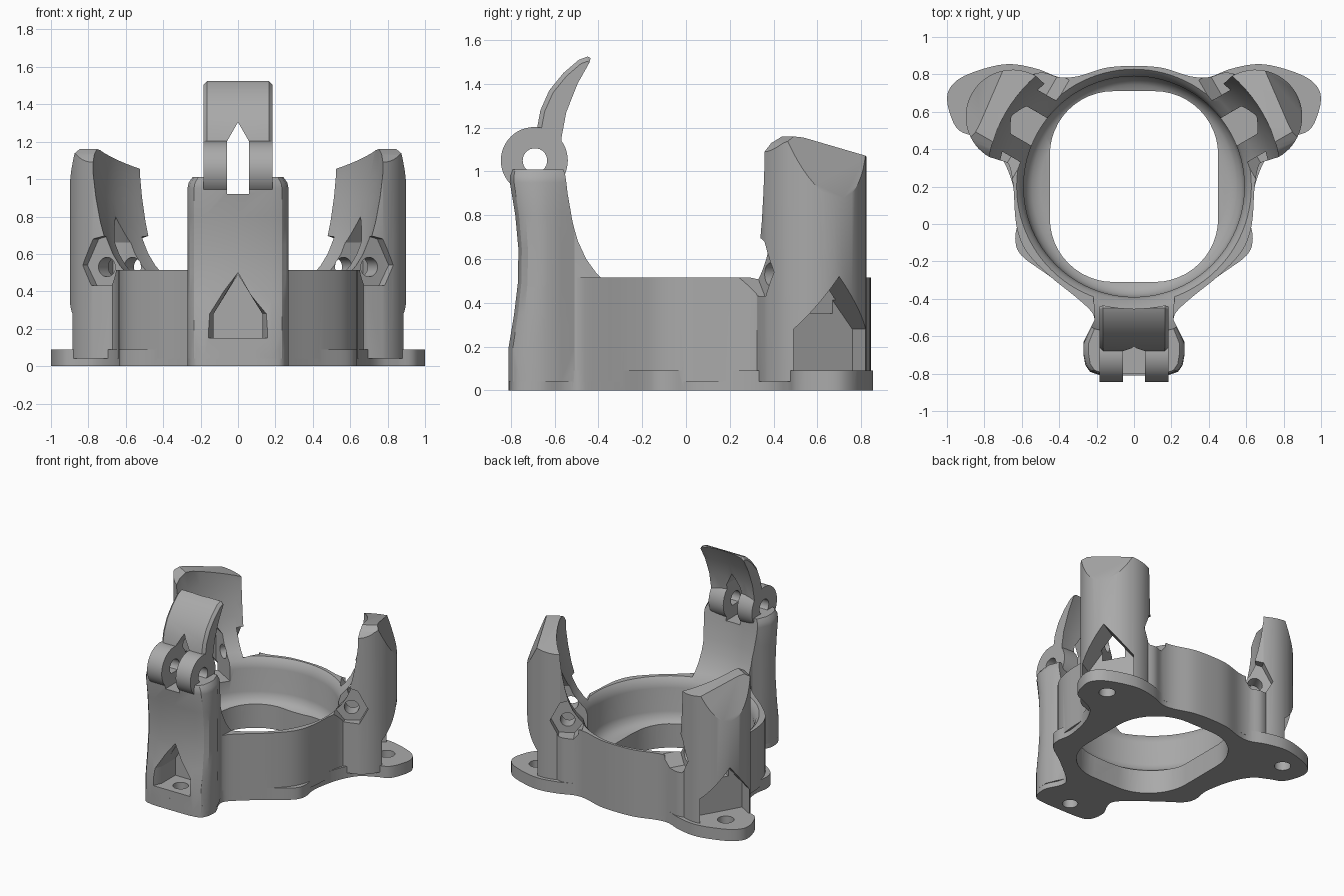
import bpy, bmesh
from math import sin, cos, pi, radians
from mathutils import Matrix, Vector

default = bpy.data.objects.get("Cube")
if default:
    bpy.data.objects.remove(default, do_unlink=True)

grey = bpy.data.materials.new("plain_grey")
grey.use_nodes = True
colour = (0.4, 0.4, 0.4, 1)
grey.diffuse_color = colour
grey.node_tree.nodes["Principled BSDF"].inputs["Base Color"].default_value = colour

# Frames: world, bore centre with the front arm along -y, and the two rear arms
WORLD = Matrix.Identity(4)
FRONT = Matrix.Translation((0, 0.2, 0))
LEFT = FRONT @ Matrix.Rotation(radians(120), 4, "Z")
RIGHT = Matrix.Scale(-1, 4, (1, 0, 0)) @ LEFT


def loft(name, rings, frame=WORLD):
    """Closed solid through rings with equal point counts."""
    bm = bmesh.new()
    rows = [[bm.verts.new(frame @ Vector(p)) for p in ring] for ring in rings]
    n = len(rows[0])
    for low, high in zip(rows, rows[1:]):
        for i in range(n):
            j = (i + 1) % n
            bm.faces.new((low[i], low[j], high[j], high[i]))
    bm.faces.new(rows[0][::-1])
    bm.faces.new(rows[-1])
    bmesh.ops.recalc_face_normals(bm, faces=bm.faces)
    mesh = bpy.data.meshes.new(name)
    bm.to_mesh(mesh)
    bm.free()
    obj = bpy.data.objects.new(name, mesh)
    mesh.materials.append(grey)
    bpy.context.collection.objects.link(obj)
    return obj


def upright(name, outline, bottom, top, frame=WORLD):
    return loft(name, [[(x, y, z) for x, y in outline] for z in (bottom, top)], frame)


def across(name, profile, a, b, frame):
    """Profile of (radius, height) swept sideways from a to b."""
    return loft(name, [[(t, -r, z) for r, z in profile] for t in (a, b)], frame)


def outward(name, profile, a, b, frame, grow=1):
    """Profile of (sideways, height) swept from radius a to b."""
    return loft(name, [[(t * s, -r, z) for t, z in profile]
                       for r, s in ((a, 1), (b, grow))], frame)


def circle(r, cx=0, cy=0, n=32):
    return [(cx + r * cos(2 * pi * i / n), cy + r * sin(2 * pi * i / n)) for i in range(n)]


def mirrored(half):
    return half + [(-x, y) for x, y in half[-2:0:-1]]


def spline(pts, steps=5):
    """Closed smooth curve through the points."""
    out = []
    for i in range(len(pts)):
        a, b, c, d = (Vector(pts[(i + k) % len(pts)]) for k in (-1, 0, 1, 2))
        for s in range(steps):
            u = s / steps
            p = b + (c - a) * u / 2 + (a - b * 2.5 + c * 2 - d / 2) * u * u \
                + (b * 1.5 - a / 2 - c * 1.5 + d / 2) * u ** 3
            out.append((p.x, p.y))
    return out


def apply(obj, modifier):
    bpy.context.view_layer.objects.active = obj
    bpy.ops.object.modifier_apply(modifier=modifier.name)


def combine(obj, other, operation, keep=False):
    mod = obj.modifiers.new("combine", "BOOLEAN")
    mod.operation, mod.solver, mod.object = operation, "EXACT", other
    apply(obj, mod)
    if not keep:
        bpy.data.objects.remove(other, do_unlink=True)


def cut(obj, cutter, keep=False):
    combine(obj, cutter, "DIFFERENCE", keep)


# Base flange with rear feet and side ears
flange = [(0, .845), (.15, .835), (.3, .79), (.4, .785), (.52, .83), (.67, .855), (.82, .825),
          (.95, .765), (1, .67), (.95, .515), (.85, .465), (.74, .4), (.66, .25), (.62, .05),
          (.635, -.08), (.6, -.17), (.45, -.28), (.3, -.4), (.22, -.48), (.22, -.55),
          (.268, -.66), (.25, -.77), (.18, -.805), (0, -.81)]
body = upright("holder_body", spline(mirrored(flange)), 0, .09)

# Ring wall with webs running into the arms
wall = [(0, .845), (.15, .835), (.3, .79), (.4, .785), (.5, .81), (.6, .76), (.68, .6),
        (.73, .42), (.67, .32), (.645, .2), (.63, 0), (.58, -.14), (.46, -.27), (.3, -.4),
        (.22, -.48), (.2, -.56), (.18, -.68), (0, -.7)]
combine(body, upright("ring_wall", spline(mirrored(wall)), .04, .515), "UNION")

# Front arm, slightly waisted in side view
arm = mirrored([(0, 1.01), (.18, 1.01), (.235, .99), (.26, .955), (.27, .9), (.27, .84),
                (.24, .77), (.21, .71), (.22, .55), (0, .5)])
levels = [(.04, 1.01, 1), (.2, 1.01, 1), (.35, .985, 1), (.5, .967, 1), (.65, .966, 1),
          (.8, .98, 1), (.95, 1.005, 1), (.98, 1.005, .98), (1.01, 1, .9)]
rings = [[(x * s, -(r if r < .8 else .8 + (r - .8) * (reach - .8) / .21), z) for x, r in arm]
         for z, reach, s in levels]
combine(body, loft("front_arm", rings, FRONT), "UNION")

# Rear arms, round on the outside
steps = 16
rear = [(.25 * sin(pi / 2 * i / steps), -.75 - .25 * cos(pi / 2 * i / steps))
        for i in range(steps + 1)] + [(.23, -.66), (.22, -.5), (0, -.5)]
for frame in (LEFT, RIGHT):
    combine(body, upright("rear_arm", mirrored(rear), .04, 1.3, frame), "UNION")

# Bore: bowl floor, straight wall, flare up the arms, closing again at the claw
bore = [(.5, .17), (.545, .185), (.575, .215), (.59, .26), (.59, .44), (.605, .49), (.65, .54),
        (.69, .6), (.725, .68), (.75, .77), (.775, .9), (.79, 1.02), (.792, 1.15), (.77, 1.27),
        (.72, 1.4), (.65, 1.53), (.58, 1.65)]
bore_cutter = loft("bore_cutter", [[(x, y, z) for x, y in circle(r, n=96)] for r, z in bore], FRONT)
bore_cutter.hide_render = True
cut(body, bore_cutter, keep=True)

# Squared-off floor opening
corner = .34
opening = []
for k, (sx, sy) in enumerate(((1, 1), (-1, 1), (-1, -1), (1, -1))):
    for i in range(13):
        a = pi / 2 * (k + i / 12)
        opening.append((sx * (.45 - corner) + corner * cos(a), sy * (.51 - corner) + corner * sin(a)))
cut(body, upright("opening_cutter", opening, -.1, .4, FRONT))


def gable(half, bottom, shoulder, apex):
    return [(-half, bottom), (half, bottom), (half, shoulder), (0, apex), (-half, shoulder)]


# Front pocket and bolt hole
cut(body, outward("pocket_cutter", gable(.13, .15, .28, .49), .78, .97, FRONT))
cut(body, outward("pocket_rim", gable(.125, .15, .28, .5), .93, 1.04, FRONT, 1.35))
cut(body, upright("bolt_cutter", circle(.055, 0, -.9), -.1, .3, FRONT))

# Rear arms: pocket, bolt hole, pin seat, slot and slanted top
seat = [(.55, .56), (.65, .43), (.76, .43), (.82, .54), (.75, .68), (.6, .72)]
crown = [(-.4, .95), (-.25, 1.09), (-.22, 1.13), (-.17, 1.16), (-.12, 1.155), (.25, 1.055),
         (.4, 1), (.4, 1.5), (-.4, 1.5)]
slant = [(.82, 1.3), (1.02, .83), (1.3, .83), (1.3, 1.3)]
for frame in (LEFT, RIGHT):
    cut(body, outward("pocket_cutter", gable(.19, .09, .28, .52), .79, 1.3, frame))
    cut(body, upright("bolt_cutter", circle(.058, 0, -.93), -.1, .2, frame))
    for side in (-1, 1):
        cut(body, across("seat_cutter", seat, side * .19, side * .32, frame))
    cut(body, across("pin_cutter", circle(.052, .7, .53), -.4, .4, frame))
    cut(body, outward("slot_cutter", gable(.085, .35, .66, .8), .55, .82, frame))
    cut(body, outward("crown_cutter", crown, .4, 1.3, frame))
    cut(body, across("slant_cutter", slant, -.5, .5, frame))

# Claw above the front arm, hollowed by the bore
claw_profile = [(.91, .97), (.92, 1.17), (.88, 1.2), (.865, 1.28), (.825, 1.37), (.76, 1.45),
                (.69, 1.51), (.65, 1.525), (.6, 1.5), (.62, 1.35), (.68, 1.2), (.7, .97)]
claw = across("claw", claw_profile, -.185, .185, FRONT)
bevel = claw.modifiers.new("soft_edges", "BEVEL")
bevel.width, bevel.segments, bevel.angle_limit = .02, 1, radians(60)
apply(claw, bevel)
cut(claw, bore_cutter)

# Hinge knuckles
for a, b in ((-.185, -.05), (.05, .185)):
    combine(claw, across("knuckle", circle(.153, .893, 1.05, 48), a, b, FRONT), "UNION")

# Gabled gap and hinge pin hole through claw and arm
slot = outward("gap_cutter", gable(.06, .92, 1.2, 1.305), .5, 1.2, FRONT)
cut(body, slot, keep=True)
cut(claw, slot)
cut(claw, across("pin_cutter", circle(.056, .89, 1.05), -.3, .3, FRONT))

for obj in (body, claw):
    bpy.ops.object.select_all(action="DESELECT")
    obj.select_set(True)
    bpy.context.view_layer.objects.active = obj
    bpy.ops.object.shade_smooth_by_angle(angle=radians(28))
